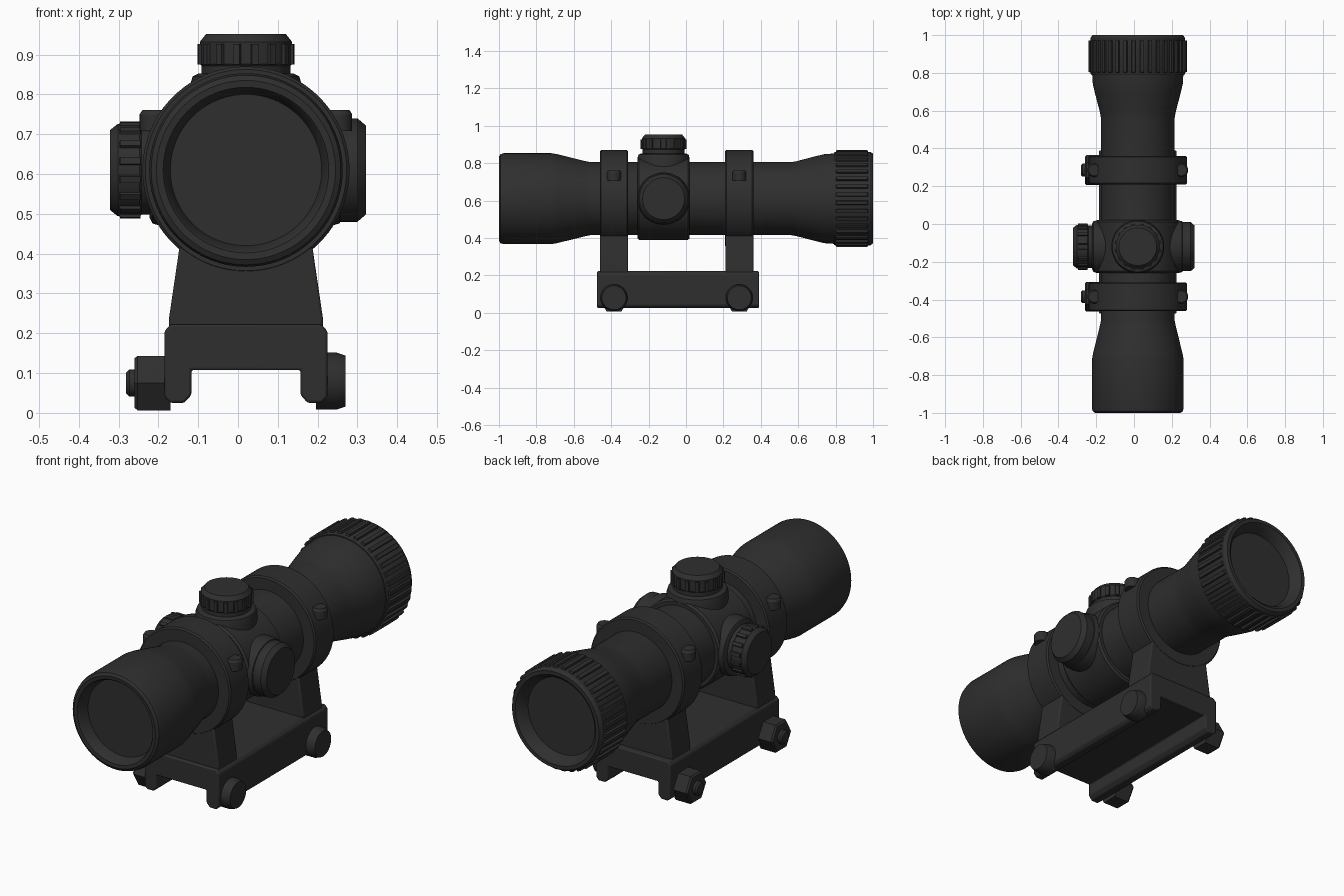
import bpy, bmesh, math
from mathutils import Matrix, Vector

if "Cube" in bpy.data.objects:
    bpy.data.objects.remove(bpy.data.objects["Cube"])

CX, CZ, TY = 0.02, 0.61, -0.12      # scope axis, turret position
RING_Y = (-0.385, 0.285)

mat = bpy.data.materials.new("matte_black")
mat.diffuse_color = (0.028, 0.028, 0.028, 1)
mat.use_nodes = True
mat.node_tree.nodes["Principled BSDF"].inputs["Base Color"].default_value = mat.diffuse_color


def finish(name, bm, bevel=0.0):
    bmesh.ops.remove_doubles(bm, verts=bm.verts, dist=1e-5)
    bmesh.ops.recalc_face_normals(bm, faces=bm.faces)
    me = bpy.data.meshes.new(name)
    bm.to_mesh(me)
    bm.free()
    me.materials.append(mat)
    ob = bpy.data.objects.new(name, me)
    bpy.context.collection.objects.link(ob)
    for p in me.polygons:
        p.use_smooth = True
    me.set_sharp_from_angle(angle=math.radians(32))
    if bevel:
        m = ob.modifiers.new("bevel", 'BEVEL')
        m.width, m.segments, m.limit_method = bevel, 2, 'ANGLE'
    return ob


def axis_matrix(origin, direction):
    q = Vector((0, 0, 1)).rotation_difference(Vector(direction))
    return Matrix.Translation(origin) @ q.to_matrix().to_4x4()


def lathe(name, profile, origin, direction, seg=64, ribs=None, turn=0.0):
    """Spin (radius, distance) points about an axis; optional grip ribs
    given as (count, radius, start, end, width, height)."""
    bm = bmesh.new()
    rows = []
    for r, t in profile:
        rows.append([bm.verts.new((r * math.cos(a), r * math.sin(a), t))
                     for a in (turn + 2 * math.pi * i / seg for i in range(seg))])
    for a, b in zip(rows, rows[1:]):
        for i in range(seg):
            j = (i + 1) % seg
            bm.faces.new((a[i], a[j], b[j], b[i]))
    bmesh.ops.remove_doubles(bm, verts=bm.verts, dist=1e-5)
    if ribs:
        n, r, t0, t1, w, h = ribs
        for i in range(n):
            m = (Matrix.Rotation(2 * math.pi * (i + 0.5) / n, 4, 'Z')
                 @ Matrix.Translation((r, 0, (t0 + t1) / 2))
                 @ Matrix.Diagonal((2 * h, w, t1 - t0, 1)))
            cube = bmesh.ops.create_cube(bm, size=1, matrix=m)
            # taper the outer face of each rib
            for v in cube['verts']:
                local = m.inverted() @ v.co
                if local.x > 0:
                    local.y *= 0.7
                    local.z *= 0.95
                    v.co = m @ local
    bm.transform(axis_matrix(origin, direction))
    return finish(name, bm)


def prism(name, outline, y0, y1, bevel):
    """Extrude an (x, z) outline along y."""
    bm = bmesh.new()
    f = bm.faces.new([bm.verts.new((x, y0, z)) for x, z in outline])
    ext = bmesh.ops.extrude_face_region(bm, geom=[f])
    bmesh.ops.translate(bm, vec=(0, y1 - y0, 0),
                        verts=[v for v in ext['geom'] if isinstance(v, bmesh.types.BMVert)])
    return finish(name, bm, bevel)


# Main tube with objective bell, eyepiece and recessed lenses
tube = [(0, -0.94), (0.19, -0.94), (0.203, -0.992), (0.208, -0.998), (0.225, -1.0),
        (0.238, -0.992), (0.243, -0.975), (0.243, -0.72), (0.238, -0.69),
        (0.201, -0.54), (0.195, -0.51), (0.195, 0.56), (0.2, 0.59), (0.226, 0.69),
        (0.238, 0.74), (0.242, 0.80)]
lathe("scope_tube", tube, (CX, 0, CZ), (0, 1, 0), 96)

# Ribbed eyepiece ring
eyepiece = [(0.19, 0.79), (0.246, 0.79), (0.25, 0.797), (0.25, 0.985), (0.24, 1.0),
            (0.222, 1.0), (0.205, 0.985), (0.19, 0.945), (0, 0.945)]
lathe("eyepiece_ring", eyepiece, (CX, 0, CZ), (0, 1, 0), 96,
      ribs=(36, 0.249, 0.80, 0.975, 0.026, 0.011))

# Turret housing and its bosses
lathe("turret_housing", [(0.19, -0.14), (0.212, -0.14), (0.221, -0.13), (0.221, 0.13),
                         (0.212, 0.14), (0.19, 0.14)], (CX, TY, CZ), (0, 1, 0), 96)
for side, d in (("left", (-1, 0, 0)), ("right", (1, 0, 0)), ("top", (0, 0, 1))):
    lathe(side + "_boss", [(0, 0.1), (0.14, 0.1), (0.14, 0.215), (0.134, 0.235),
                           (0.12, 0.242), (0, 0.242)], (CX, TY, CZ), d)

# Adjustment knobs
knob = [(0, 0.23), (0.112, 0.23), (0.112, 0.262), (0.116, 0.267), (0.116, 0.322),
        (0.1, 0.342), (0, 0.342)]
lathe("top_knob", knob, (CX, TY, CZ), (0, 0, 1),
      ribs=(16, 0.115, 0.264, 0.318, 0.024, 0.008))
lathe("left_knob", knob, (CX, TY, CZ), (-1, 0, 0),
      ribs=(16, 0.115, 0.264, 0.318, 0.024, 0.008))
lathe("right_cap", [(0, 0.22), (0.122, 0.22), (0.13, 0.228), (0.13, 0.28),
                    (0.112, 0.301), (0, 0.301)], (CX, TY, CZ), (1, 0, 0))

# Mounting rings, pedestals, ring screws and clamp bolts
for name, y in zip(("front", "rear"), RING_Y):
    lathe(name + "_ring", [(0.19, -0.076), (0.253, -0.076), (0.26, -0.069), (0.26, 0.069),
                           (0.253, 0.076), (0.19, 0.076)], (CX, y, CZ), (0, 1, 0), 96)
    prism(name + "_pedestal", [(-0.173, 0.21), (-0.173, 0.24), (-0.142, 0.45),
                               (0.182, 0.45), (0.213, 0.24), (0.213, 0.21)],
          y - 0.075, y + 0.075, 0.006)
    for side, s in (("left", -1), ("right", 1)):
        lathe(f"{name}_{side}_ring_screw",
              [(0, 0.708), (0.037, 0.708), (0.037, 0.75), (0.03, 0.761), (0, 0.761)],
              (CX + 0.23 * s, y, 0), (0, 0, 1), 24)
    lathe(name + "_bolt_head", [(0, -0.03), (0.072, -0.03), (0.072, 0.02), (0.064, 0.044),
                                (0, 0.044)], (0.226, y, 0.08), (1, 0, 0), 40)
    lathe(name + "_hex_nut", [(0, -0.02), (0.079, -0.02), (0.079, 0.062), (0.072, 0.07),
                              (0, 0.07)], (-0.19, y, 0.075), (-1, 0, 0), 6, turn=math.pi / 6)
    lathe(name + "_bolt_end", [(0, 0), (0.034, 0), (0.034, 0.083), (0.026, 0.091), (0, 0.091)],
          (-0.19, y, 0.075), (-1, 0, 0), 24)

# Rail base with open channel underneath
half = [(0.137, 0.108), (0.137, 0.045), (0.155, 0.025), (0.19, 0.025), (0.205, 0.04),
        (0.205, 0.205), (0.19, 0.222)]
outline = [(CX + x, z) for x, z in half] + [(CX - x, z) for x, z in reversed(half)]
prism("rail_base", outline, -0.475, 0.39, 0.006)
